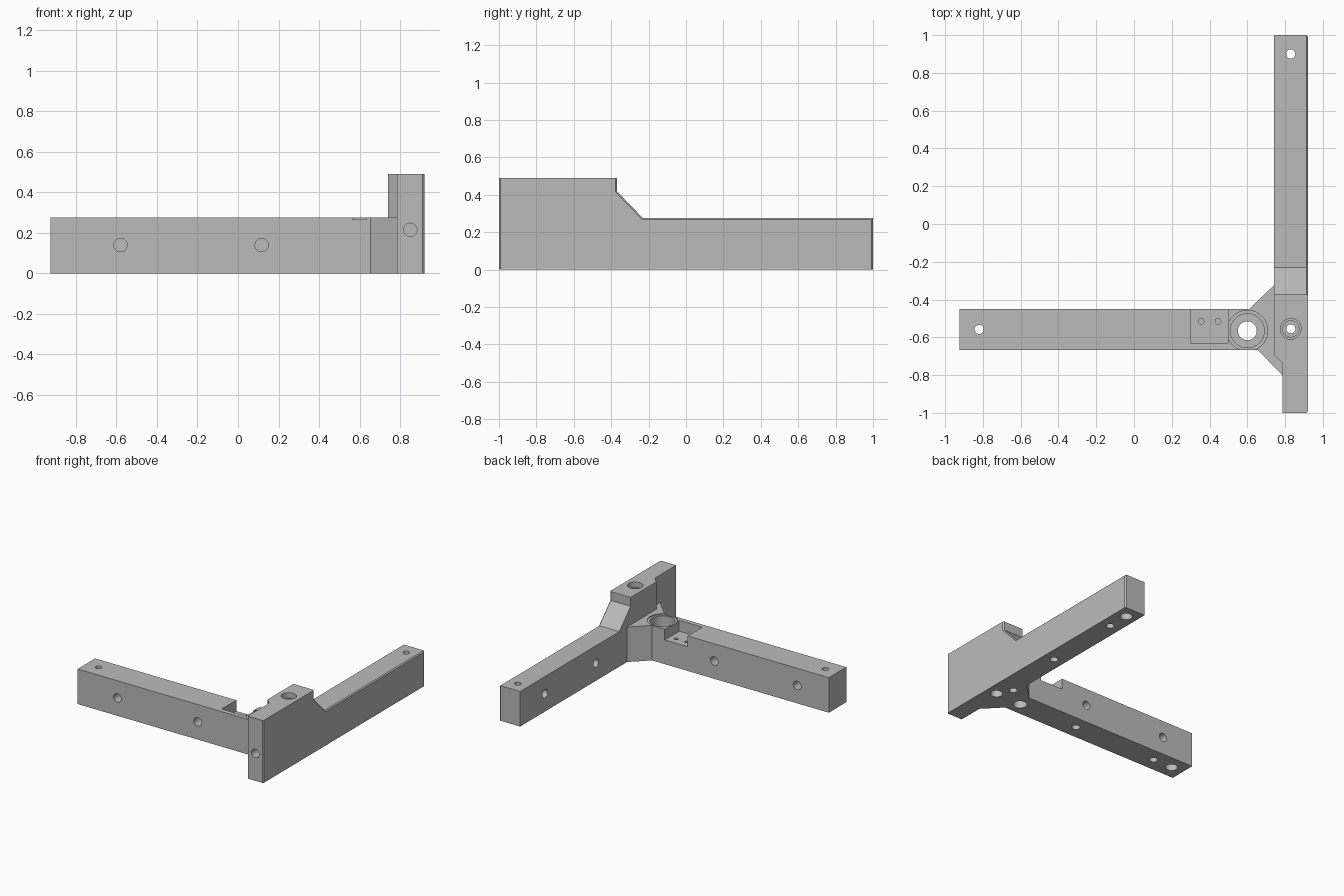
import bpy
import bmesh
from mathutils import Vector

cube = bpy.data.objects.get("Cube")
if cube:
    bpy.data.objects.remove(cube, do_unlink=True)

grey = bpy.data.materials.new("machined grey")
grey.use_nodes = True
grey.diffuse_color = (0.5, 0.5, 0.5, 1)
grey.node_tree.nodes["Principled BSDF"].inputs["Base Color"].default_value = (0.5, 0.5, 0.5, 1)


def add_object(name, bm):
    bmesh.ops.recalc_face_normals(bm, faces=bm.faces)
    mesh = bpy.data.meshes.new(name)
    bm.to_mesh(mesh)
    bm.free()
    mesh.materials.append(grey)
    obj = bpy.data.objects.new(name, mesh)
    bpy.context.collection.objects.link(obj)
    return obj


def prism(points, offset):
    """Extrude a closed outline along an offset."""
    bm = bmesh.new()
    face = bm.faces.new([bm.verts.new(p) for p in points])
    ext = bmesh.ops.extrude_face_region(bm, geom=[face])["geom"]
    verts = [v for v in ext if isinstance(v, bmesh.types.BMVert)]
    bmesh.ops.translate(bm, verts=verts, vec=offset)
    return bm


def plan(points, z0, z1):
    return prism([(x, y, z0) for x, y in points], (0, 0, z1 - z0))


def rect(x0, x1, y0, y1):
    return [(x0, y0), (x1, y0), (x1, y1), (x0, y1)]


def combine(body, tool, operation):
    tool.hide_render = True
    mod = body.modifiers.new("combine", "BOOLEAN")
    mod.operation = operation
    mod.solver = "EXACT"
    mod.object = tool
    bpy.context.view_layer.objects.active = body
    bpy.ops.object.modifier_apply(modifier=mod.name)
    bpy.data.objects.remove(tool, do_unlink=True)


def drill(body, start, end, radius):
    a, b = Vector(start), Vector(end)
    axis = b - a
    bm = bmesh.new()
    bmesh.ops.create_cone(bm, cap_ends=True, segments=40, radius1=radius,
                          radius2=radius, depth=axis.length)
    turn = axis.to_track_quat("Z", "Y").to_matrix()
    bmesh.ops.rotate(bm, verts=bm.verts, matrix=turn)
    bmesh.ops.translate(bm, verts=bm.verts, vec=(a + b) / 2)
    combine(body, add_object("drill", bm), "DIFFERENCE")


INNER, OUTER, TOP, TALL = 0.74, 0.92, 0.275, 0.49
FRONT, BACK = -0.667, -0.45

# Long arm with raised front block, extruded from its side outline
side = [(-1, 0), (1, 0), (1, TOP), (-0.23, TOP), (-0.37, 0.42), (-0.37, TALL), (-1, TALL)]
bm = prism([(INNER, y, z) for y, z in side], (OUTER - INNER, 0, 0))
outer_edges = []
for e in bm.edges:
    a, b = (v.co for v in e.verts)
    if min(a.x, b.x) > OUTER - 0.01 and max(a.z, b.z) > 0.1 and min(a.z, b.z) < TALL - 0.01:
        outer_edges.append(e)
bmesh.ops.bevel(bm, geom=outer_edges, offset=0.008, segments=1, affect="EDGES")
bracket = add_object("corner_bracket", bm)

# Step in the inner face near the front end
step = [(0.7, -0.69), (INNER, -0.69), (0.785, -0.735), (0.785, -1.1), (0.7, -1.1)]
combine(bracket, add_object("step_cutter", plan(step, -0.1, 0.6)), "DIFFERENCE")

# Cross arm with the two diagonal gussets
arm = [(-0.925, FRONT), (0.655, FRONT), (0.785, -0.8), (0.83, -0.8), (0.83, -0.4),
       (INNER, -0.325), (0.61, BACK), (-0.925, BACK)]
combine(bracket, add_object("cross_arm", plan(arm, 0, TOP)), "UNION")

# Open pocket beside the bearing seat, with two pin holes
pocket = rect(0.3, 0.5, -0.63, -0.4)
combine(bracket, add_object("pocket_cutter", plan(pocket, 0.19, 0.4)), "DIFFERENCE")
for x in (0.355, 0.445):
    drill(bracket, (x, -0.515, 0.12), (x, -0.515, 0.22), 0.015)

# Stepped bearing seat: (radius, floor height)
for radius, floor in ((0.108, 0.266), (0.09, 0.16), (0.05, -0.1)):
    drill(bracket, (0.6, -0.565, floor), (0.6, -0.565, 0.35), radius)

# Counterbored hole in the raised block
for radius, floor in ((0.055, 0.45), (0.043, 0.4), (0.024, -0.1)):
    drill(bracket, (0.83, -0.555, floor), (0.83, -0.555, 0.6), radius)
drill(bracket, (0.83, -0.555, -0.05), (0.83, -0.555, 0.1), 0.045)

# Through holes at the arm ends, widened below
for x, y in ((-0.82, -0.558), (0.83, 0.9)):
    drill(bracket, (x, y, -0.1), (x, y, 0.4), 0.024)
    drill(bracket, (x, y, -0.05), (x, y, 0.1), 0.045)

# Blind holes in the underside
for x, y in ((-0.65, -0.558), (0.08, -0.558), (0.83, 0.72), (0.83, 0.09), (0.77, -0.44)):
    drill(bracket, (x, y, -0.05), (x, y, 0.09), 0.03)

# Blind holes in the cross arm sides
for x in (-0.58, 0.117):
    drill(bracket, (x, FRONT - 0.05, 0.14), (x, FRONT + 0.09, 0.14), 0.033)
for x in (-0.65, 0.07):
    drill(bracket, (x, BACK + 0.05, 0.14), (x, BACK - 0.09, 0.14), 0.033)

# Blind holes in the long arm's inner face and front end
for y in (0.69, 0.06):
    drill(bracket, (INNER - 0.05, y, 0.14), (INNER + 0.09, y, 0.14), 0.033)
drill(bracket, (0.85, -1.05, 0.215), (0.85, -0.88, 0.215), 0.033)

# Smooth hole walls, sharp edges elsewhere
bpy.ops.object.select_all(action="DESELECT")
bracket.select_set(True)
bpy.context.view_layer.objects.active = bracket
bpy.ops.object.shade_smooth_by_angle(angle=0.5)
